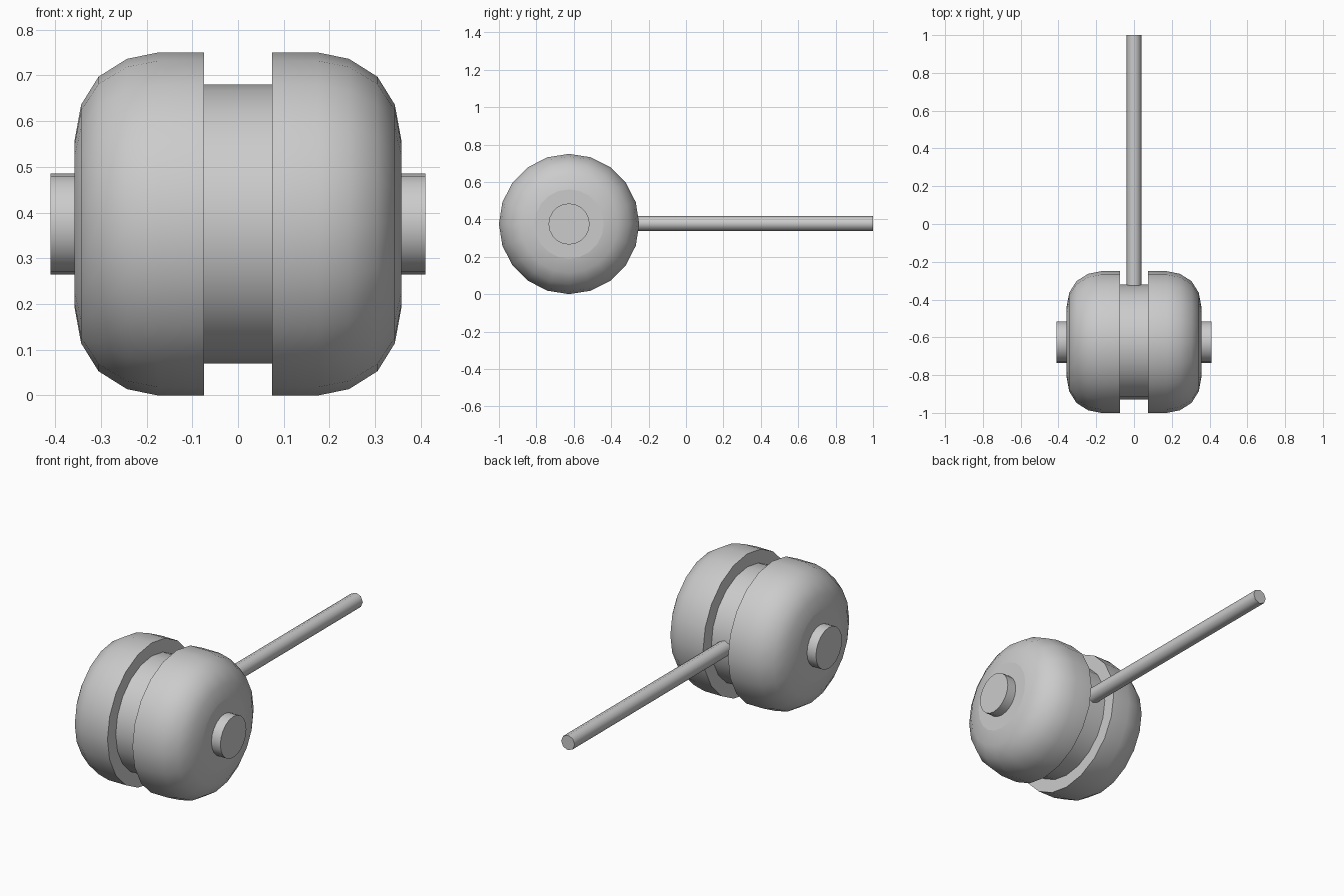
import bpy
import math

if "Cube" in bpy.data.objects:
    bpy.data.objects.remove(bpy.data.objects["Cube"])

CY, CZ = -0.625, 0.375   # wheel axis position
SIDES = 20


def finish(name, verts, faces):
    mesh = bpy.data.meshes.new(name)
    mesh.from_pydata(verts, [], faces)
    mesh.validate()
    obj = bpy.data.objects.new(name, mesh)
    bpy.context.collection.objects.link(obj)
    bpy.ops.object.select_all(action='DESELECT')
    obj.select_set(True)
    bpy.context.view_layer.objects.active = obj
    bpy.ops.object.shade_smooth_by_angle(angle=math.radians(50))
    return obj


def lathe(name, profile, sides):
    """Closed solid turned about the local x axis from (x, radius) points."""
    verts = [(x, r * math.cos(2 * math.pi * i / sides), r * math.sin(2 * math.pi * i / sides))
             for x, r in profile for i in range(sides)]
    faces = []
    for k in range(len(profile) - 1):
        for i in range(sides):
            j = (i + 1) % sides
            a, b = k * sides, (k + 1) * sides
            faces.append((a + j, a + i, b + i, b + j))
    last = (len(profile) - 1) * sides
    faces.append(tuple(reversed(range(sides))))
    faces.append(tuple(range(last, last + sides)))
    return finish(name, verts, faces)


# Rounded wheel halves, mirrored left and right
rim = [(0.074, 0.375), (0.175, 0.375), (0.243, 0.361),
       (0.305, 0.322), (0.343, 0.261), (0.357, 0.185)]
halves = {
    "right_wheel_half": rim,
    "left_wheel_half": [(-x, r) for x, r in reversed(rim)],
}
for name, profile in halves.items():
    lathe(name, profile, SIDES).location = (0, CY, CZ)

# Narrow core between the halves
lathe("groove_core", [(-0.074, 0.305), (0.074, 0.305)], SIDES).location = (0, CY, CZ)

# Axle poking out on both sides
lathe("axle", [(-0.41, 0.11), (0.41, 0.11)], SIDES).location = (0, CY, CZ)

# Long thin rod running back from the groove
rod = lathe("rod", [(-0.36, 0.04), (1.0, 0.04)], 8)
rod.rotation_euler = (0, 0, math.pi / 2)
rod.location = (0, 0, CZ + 0.003)
